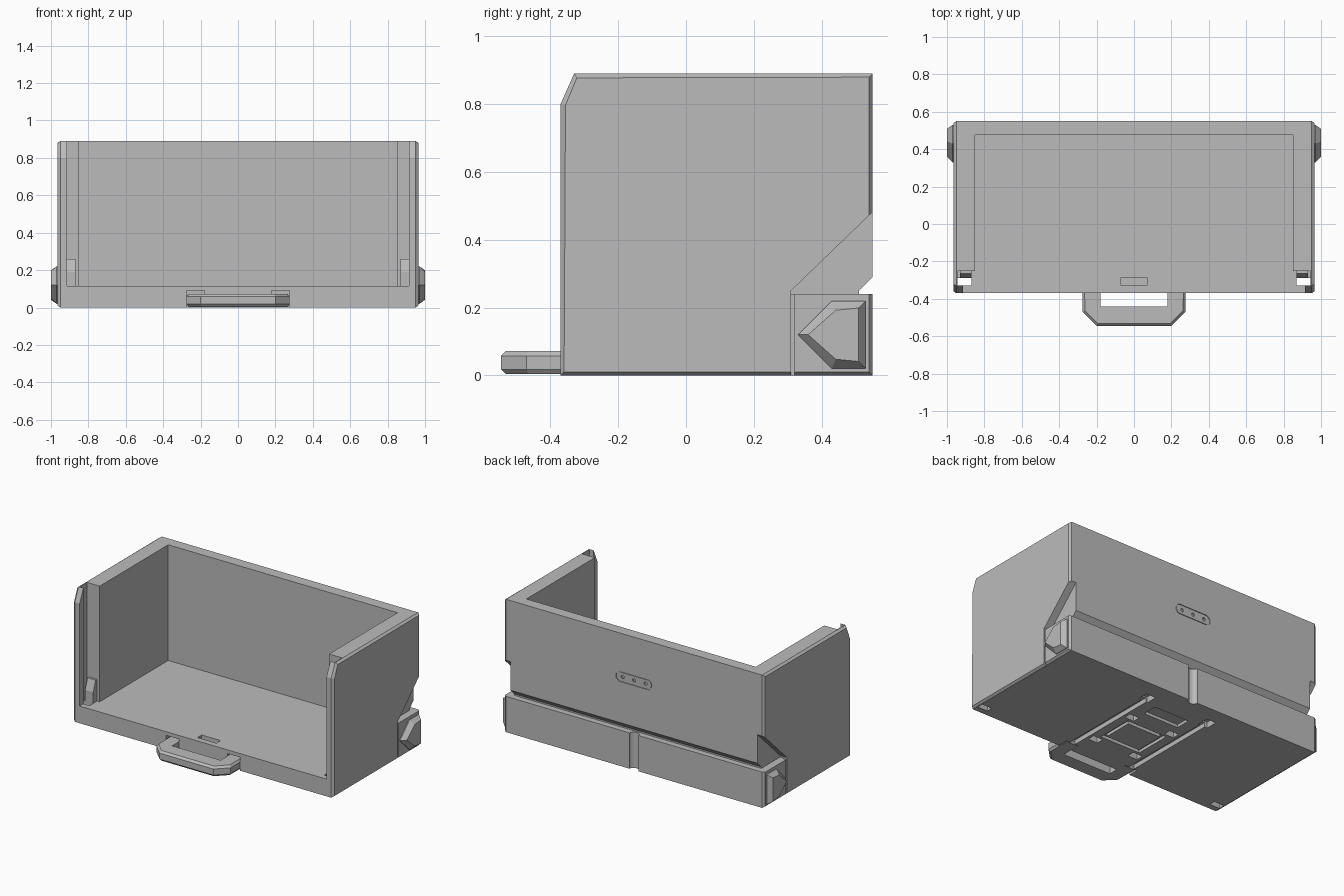
import bpy, bmesh, math
from mathutils import Vector

cube = bpy.data.objects.get("Cube")
if cube:
    bpy.data.objects.remove(cube, do_unlink=True)

grey = bpy.data.materials.new("plain grey")
grey.use_nodes = True
GREY = (0.5, 0.5, 0.5, 1)
grey.diffuse_color = GREY
grey.node_tree.nodes["Principled BSDF"].inputs["Base Color"].default_value = GREY

AXES = {"x": lambda a, b, d: (d, a, b), "y": lambda a, b, d: (a, d, b), "z": lambda a, b, d: (a, b, d)}


def prism(name, profile, axis, lo, hi, chamfer=0.0):
    """Extrude a profile along an axis, with chamfered end rims."""
    place = AXES[axis]
    bm = bmesh.new()
    rings = [[bm.verts.new(place(a, b, d)) for a, b in profile] for d in (lo + chamfer, hi - chamfer)]
    caps = [bm.faces.new(r) for r in rings]
    n = len(profile)
    for i in range(n):
        j = (i + 1) % n
        bm.faces.new((rings[0][i], rings[0][j], rings[1][j], rings[1][i]))
    bmesh.ops.recalc_face_normals(bm, faces=bm.faces)
    if chamfer:
        bmesh.ops.inset_individual(bm, faces=caps, thickness=chamfer, depth=chamfer)
    mesh = bpy.data.meshes.new(name)
    bm.to_mesh(mesh)
    bm.free()
    mesh.materials.append(grey)
    obj = bpy.data.objects.new(name, mesh)
    bpy.context.collection.objects.link(obj)
    return obj


def rect(a0, a1, b0, b1):
    return [(a0, b0), (a1, b0), (a1, b1), (a0, b1)]


def box(name, x, y, z):
    return prism(name, rect(*x, *y), "z", *z)


def cut(target, cutter):
    """Subtract a cutter and discard it."""
    mod = target.modifiers.new("cut", "BOOLEAN")
    mod.operation, mod.solver, mod.object = "DIFFERENCE", "EXACT", cutter
    bpy.context.view_layer.update()
    result = bpy.data.meshes.new_from_object(target.evaluated_get(bpy.context.evaluated_depsgraph_get()))
    target.modifiers.clear()
    target.data = result
    bpy.data.objects.remove(cutter, do_unlink=True)


def cut_box(x, y, z):
    cut(body, box("cutter", x, y, z))


def mirrored(s, lo, hi):
    return tuple(sorted((s * lo, s * hi)))


def stadium(half, r, z):
    pts = []
    for side in (1, -1):
        for k in range(9):
            a = math.pi * (k / 8 - 0.5)
            pts.append((side * (half + r * math.cos(a)), z + side * r * math.sin(a)))
    return pts


# Open-fronted bin body
side = [(-0.37, 0), (-0.37, 0.8), (-0.33, 0.89), (0.55, 0.89), (0.55, 0)]
body = prism("bin_body", side, "x", -0.965, 0.965, 0.015)
cut_box((-0.85, 0.85), (-0.6, 0.475), (0.115, 1))

# Ledge groove and round notch in the back
cut(body, prism("cutter", [(0.51, 0.24), (0.6, 0.24), (0.6, 0.34), (0.51, 0.25)], "x", -1.1, 1.1))
notch = [(0.035 * math.cos(k * math.pi / 6), 0.555 + 0.035 * math.sin(k * math.pi / 6)) for k in range(12)]
cut(body, prism("cutter", notch, "z", -0.1, 0.245))

for s in (-1, 1):
    # Door channel behind the front lip, with a hole through the floor
    cut_box(mirrored(s, 0.8, 0.915), (-0.6, -0.25), (0.115, 1))
    cut_box(mirrored(s, 0.87, 0.945), (-0.33, -0.25), (0.115, 1))
    cut_box(mirrored(s, 0.87, 0.945), (-0.33, -0.29), (-0.1, 0.2))
    # Sloped corner recess and the seam in front of the hinge block
    wedge = [(0.31, 0.24), (0.6, 0.24), (0.6, 0.53), (0.31, 0.25)]
    cut(body, prism("cutter", wedge, "x", *mirrored(s, 0.915, 1.1)))
    cut_box(mirrored(s, 0.945, 1.1), (0.31, 0.32), (-0.1, 0.245))
    # Handle arm pockets and rails underneath
    cut_box(mirrored(s, 0.18, 0.275), (-0.5, -0.3), (-0.1, 0.09))
    cut_box(mirrored(s, 0.21, 0.25), (-0.31, 0.44), (-0.1, 0.03))
    cut_box(mirrored(s, 0.2, 0.27), (0.36, 0.44), (-0.1, 0.04))
    for y in (-0.2, 0.14):
        cut_box(mirrored(s, 0.12, 0.19), (y, y + 0.05), (-0.1, 0.04))

# Latch slot in the floor and recesses beneath
cut_box((-0.07, 0.07), (-0.33, -0.285), (0.07, 0.2))
cut_box((-0.13, 0.13), (0.25, 0.35), (-0.1, 0.02))
frame = box("cutter", (-0.15, 0.15), (-0.13, 0.12), (-0.1, 0.02))
cut(frame, box("cutter", (-0.125, 0.125), (-0.105, 0.095), (-0.2, 0.1)))
cut(body, frame)

# Engraved rounded slot outline with three dimples on the back
ring = prism("cutter", stadium(0.1, 0.035, 0.6), "y", 0.545, 0.6)
cut(ring, prism("cutter", stadium(0.1, 0.029, 0.6), "y", 0.5, 0.7))
cut(body, ring)
for x in (-0.085, 0, 0.085):
    dot = [(x + 0.012 * math.cos(k * math.pi / 4), 0.6 + 0.012 * math.sin(k * math.pi / 4)) for k in range(8)]
    cut(body, prism("cutter", dot, "y", 0.54, 0.6))

for s, label in ((-1, "right"), (1, "left")):
    # Ramped catch at the bottom of each channel
    ramp = [(-0.29, 0.11), (-0.25, 0.11), (-0.25, 0.26), (-0.265, 0.26), (-0.29, 0.19)]
    prism(label + "_door_catch", ramp, "x", *mirrored(s, 0.87, 0.93))
    # Arrow-shaped hinge boss
    outline = [(0.33, 0.12), (0.43, 0.22), (0.53, 0.22), (0.53, 0.02), (0.43, 0.02)]
    prism(label + "_hinge_boss", outline, "x", *mirrored(s, 0.93, 1.0), 0.03)

# Pull handle with angled corners
handle_outline = [(-0.275, -0.3), (-0.275, -0.47), (-0.2, -0.545), (0.2, -0.545), (0.275, -0.47), (0.275, -0.3)]
handle = prism("handle", handle_outline, "z", 0.004, 0.072, 0.014)
cut(handle, box("cutter", (-0.18, 0.18), (-0.44, -0.2), (-0.1, 0.2)))
